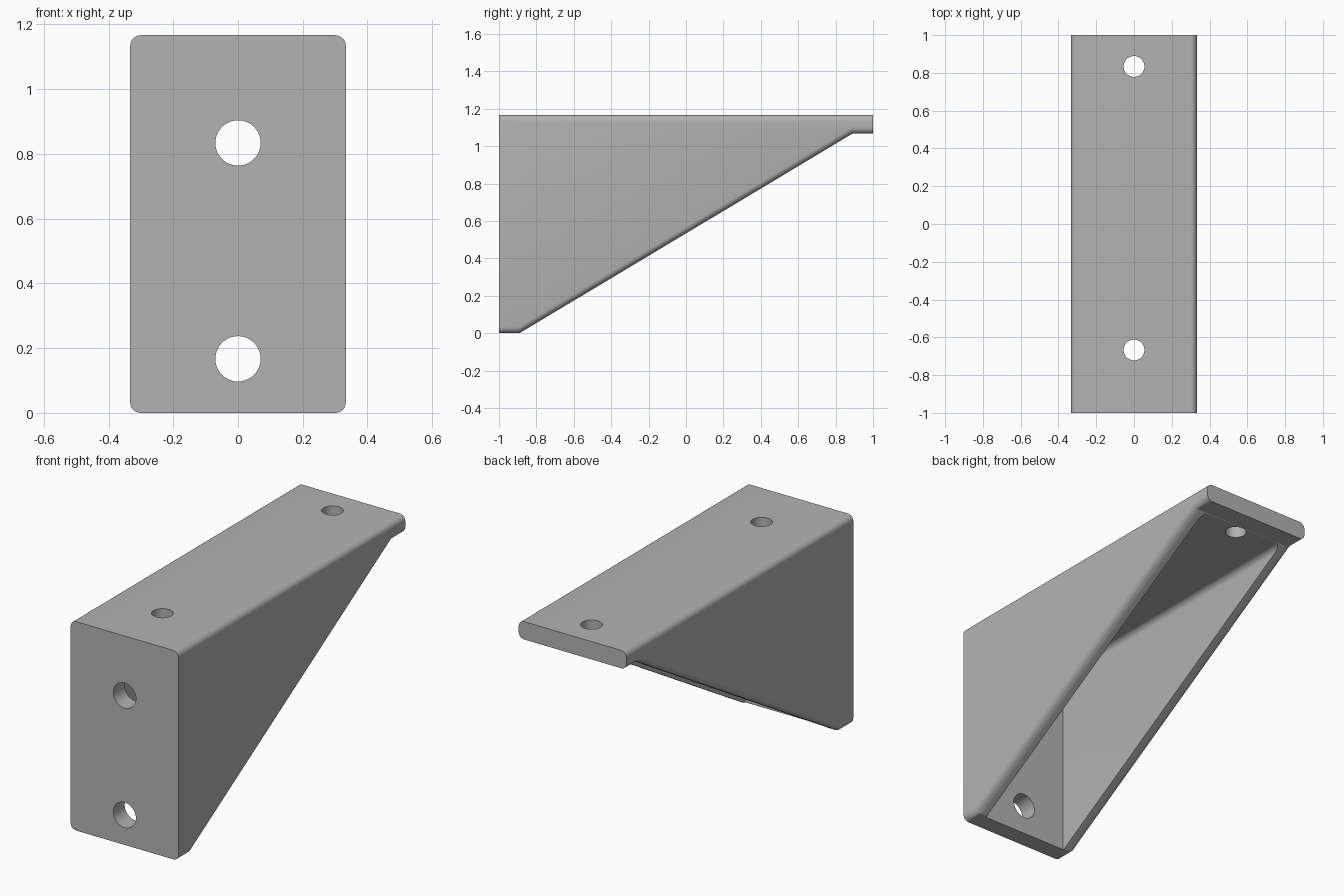
import bpy, bmesh, math
from mathutils import Matrix

W, H, L = 0.3333, 1.1667, 1.0   # half width, height, half length
T = 0.1                         # plate thickness
WALL = 0.067                    # side wall thickness
R = 0.033                       # fillet radius

cube = bpy.data.objects.get("Cube")
if cube:
    bpy.data.objects.remove(cube, do_unlink=True)

steel = bpy.data.materials.new("grey metal")
steel.use_nodes = True
grey = (0.45, 0.45, 0.45, 1)
steel.diffuse_color = grey
steel.node_tree.nodes["Principled BSDF"].inputs["Base Color"].default_value = grey


def make_object(name, bm):
    bmesh.ops.recalc_face_normals(bm, faces=bm.faces)
    mesh = bpy.data.meshes.new(name)
    bm.to_mesh(mesh)
    bm.free()
    mesh.materials.append(steel)
    obj = bpy.data.objects.new(name, mesh)
    bpy.context.collection.objects.link(obj)
    return obj


def prism(profile, half_width):
    """Extrude a (y, z) outline across x."""
    bm = bmesh.new()
    face = bm.faces.new([bm.verts.new((-half_width, y, z)) for y, z in profile])
    ext = bmesh.ops.extrude_face_region(bm, geom=[face])["geom"]
    verts = [v for v in ext if isinstance(v, bmesh.types.BMVert)]
    bmesh.ops.translate(bm, verts=verts, vec=(2 * half_width, 0, 0))
    bmesh.ops.recalc_face_normals(bm, faces=bm.faces)
    return bm


def bevel_edges(bm, rule, segments):
    edges = [e for e in bm.edges if rule(*(v.co for v in e.verts))]
    bmesh.ops.bevel(bm, geom=edges, offset=R, segments=segments, profile=0.5,
                    affect='EDGES', clamp_overlap=True)


def hole_cutter(name, radius, center, rotation):
    bm = bmesh.new()
    bmesh.ops.create_cone(bm, cap_ends=True, segments=48, radius1=radius,
                          radius2=radius, depth=0.3,
                          matrix=Matrix.Translation(center) @ rotation)
    return make_object(name, bm)


# Gusseted body, long side edges rounded and both end faces left sharp
bm = prism([(-L, 0), (-0.89, 0), (0.89, H - T), (L, H - T), (L, H), (-L, H)], W)
bevel_edges(bm, lambda a, b: a.x * b.x > 0 and abs(a.y - b.y) > 0.01, 6)
bracket = make_object("bracket", bm)

# Hollow between the walls: filleted under the top, chamfered at the front plate
top = H - T - 0.001
bm = prism([(-L + T, -0.5), (1.5, -0.5), (1.5, top), (-L + T, top)], W - WALL)
bevel_edges(bm, lambda a, b: a.x * b.x > 0 and min(a.z, b.z) > 1, 6)
bevel_edges(bm, lambda a, b: max(a.y, b.y) < -0.89 and a.x * b.x > 0
            and abs(a.z - b.z) > 1, 1)
cutters = [make_object("hollow_cutter", bm)]

# Screw holes in the front plate and the top plate
for z in (0.167, 0.834):
    cutters.append(hole_cutter("front_hole_cutter", 0.07, (0, -L + T / 2, z),
                               Matrix.Rotation(math.pi / 2, 4, 'X')))
for y in (-0.667, 0.834):
    cutters.append(hole_cutter("top_hole_cutter", 0.055, (0, y, H - T / 2),
                               Matrix.Identity(4)))

bpy.ops.object.select_all(action='DESELECT')
bracket.select_set(True)
bpy.context.view_layer.objects.active = bracket
for cutter in cutters:
    cutter.hide_render = True
    mod = bracket.modifiers.new(cutter.name, 'BOOLEAN')
    mod.operation = 'DIFFERENCE'
    mod.solver = 'EXACT'
    mod.object = cutter
    bpy.ops.object.modifier_apply(modifier=mod.name)
    bpy.data.objects.remove(cutter, do_unlink=True)

bpy.ops.object.shade_smooth_by_angle(angle=math.radians(28))
